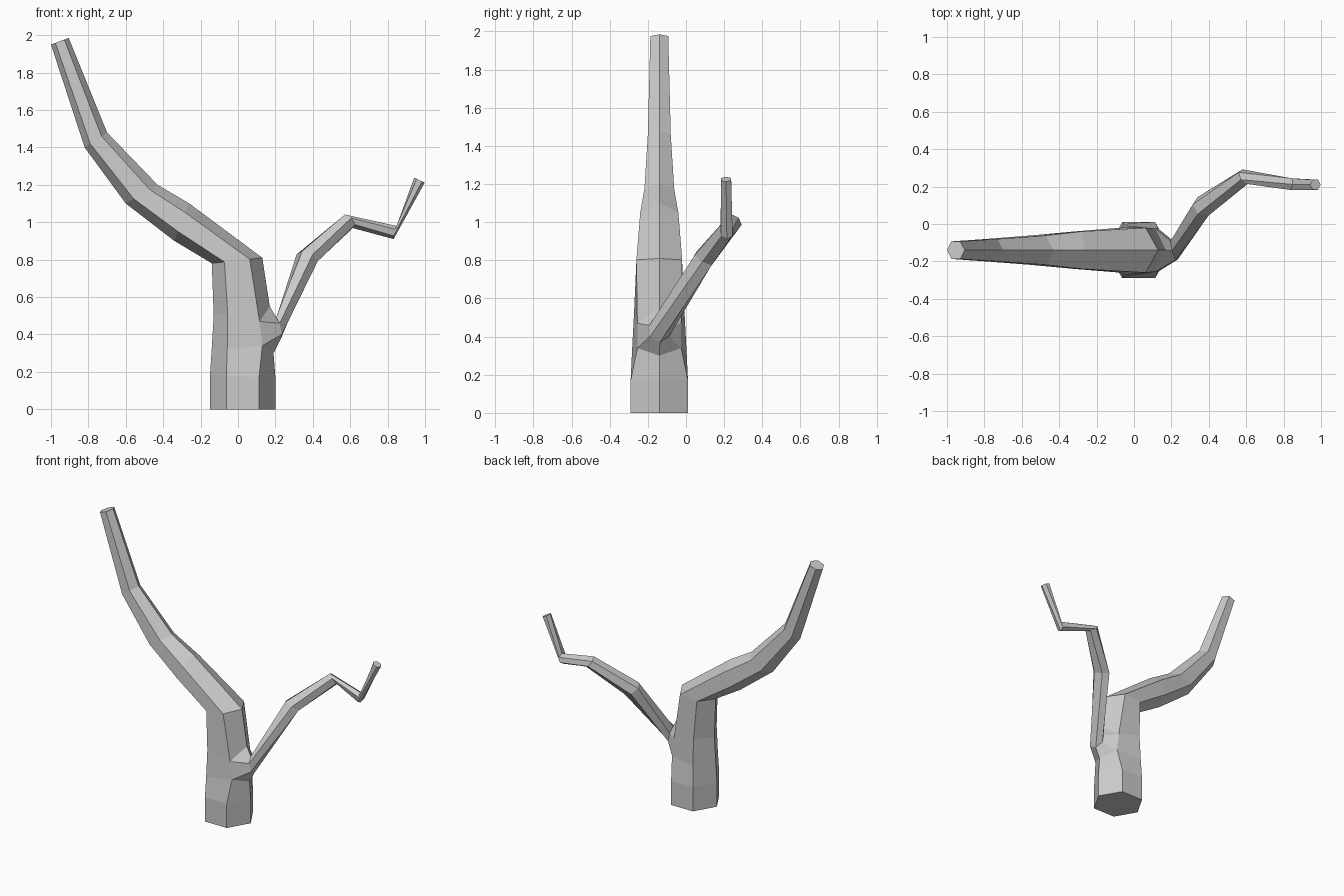
import bpy, bmesh
from math import sin, cos, pi
from mathutils import Vector

if "Cube" in bpy.data.objects:
    bpy.data.objects.remove(bpy.data.objects["Cube"])

bm = bmesh.new()
YC = -0.14  # depth of the trunk's symmetry plane


def trunk_ring(left, right, half, mid_right=None, half_right=None):
    """Six-sided ring from its left and right (x, z) corners and half depth."""
    l, r = Vector(left), Vector(right)
    ml = l.lerp(r, 0.25)
    mr = Vector(mid_right) if mid_right else l.lerp(r, 0.75)
    hr = half_right or half
    pts = [(l, 0), (ml, -half), (mr, -hr), (r, 0), (mr, hr), (ml, half)]
    return [bm.verts.new((p.x, YC + d, p.y)) for p, d in pts]


def branch_ring(centre, normal, radius):
    """Six-sided ring facing along normal, first corner uppermost."""
    n = Vector(normal).normalized()
    u = Vector((0, 0, 1))
    u = (u - n * u.dot(n)).normalized()
    v = n.cross(u)
    return [bm.verts.new(Vector(centre) + radius * (cos(k * pi / 3) * u + sin(k * pi / 3) * v))
            for k in range(6)]


def bridge(a, b, skip=()):
    for i in range(6):
        if i not in skip:
            j = (i + 1) % 6
            bm.faces.new((a[i], a[j], b[j], b[i]))


# Trunk sweeping into the large left limb
trunk = [trunk_ring(*spec) for spec in (
    ((-0.15, 0), (0.20, 0), 0.15),
    ((-0.15, 0.18), (0.20, 0.17), 0.15),
    ((-0.14, 0.33), (0.19, 0.30), 0.143, (0.13, 0.34), 0.115),
    ((-0.13, 0.50), (0.17, 0.55), 0.133, (0.115, 0.47), 0.115),
    ((-0.14, 0.78), (0.13, 0.81), 0.12),
    ((-0.34, 0.90), (-0.26, 1.10), 0.10),
    ((-0.60, 1.10), (-0.43, 1.20), 0.078),
    ((-0.82, 1.40), (-0.70, 1.48), 0.06),
    ((-1.00, 1.95), (-0.905, 1.985), 0.047),
)]
for i in range(len(trunk) - 1):
    bridge(trunk[i], trunk[i + 1], skip=(2, 3) if i == 2 else ())
bm.faces.new(trunk[0])
bm.faces.new(trunk[-1])

# Thin right branch growing from the opening in the trunk
lo, hi = trunk[2], trunk[3]
branch = [[hi[3], hi[2], lo[2], lo[3], lo[4], hi[4]]]
branch += [branch_ring(*spec) for spec in (
    ((0.215, -0.14, 0.43), (0.9, 0.25, 0.2), 0.06),
    ((0.37, 0.095, 0.81), (0.33, 0.49, 0.81), 0.06),
    ((0.593, 0.253, 1.005), (0.65, 0.49, 0.59), 0.045),
    ((0.84, 0.213, 0.945), (0.96, -0.15, -0.22), 0.036),
    ((0.97, 0.21, 1.225), (0.42, 0, 0.91), 0.031),
)]
for a, b in zip(branch, branch[1:]):
    bridge(a, b)
bm.faces.new(branch[-1])

bmesh.ops.recalc_face_normals(bm, faces=bm.faces)
mesh = bpy.data.meshes.new("bare_tree")
bm.to_mesh(mesh)
bm.free()
bpy.context.collection.objects.link(bpy.data.objects.new("bare_tree", mesh))
